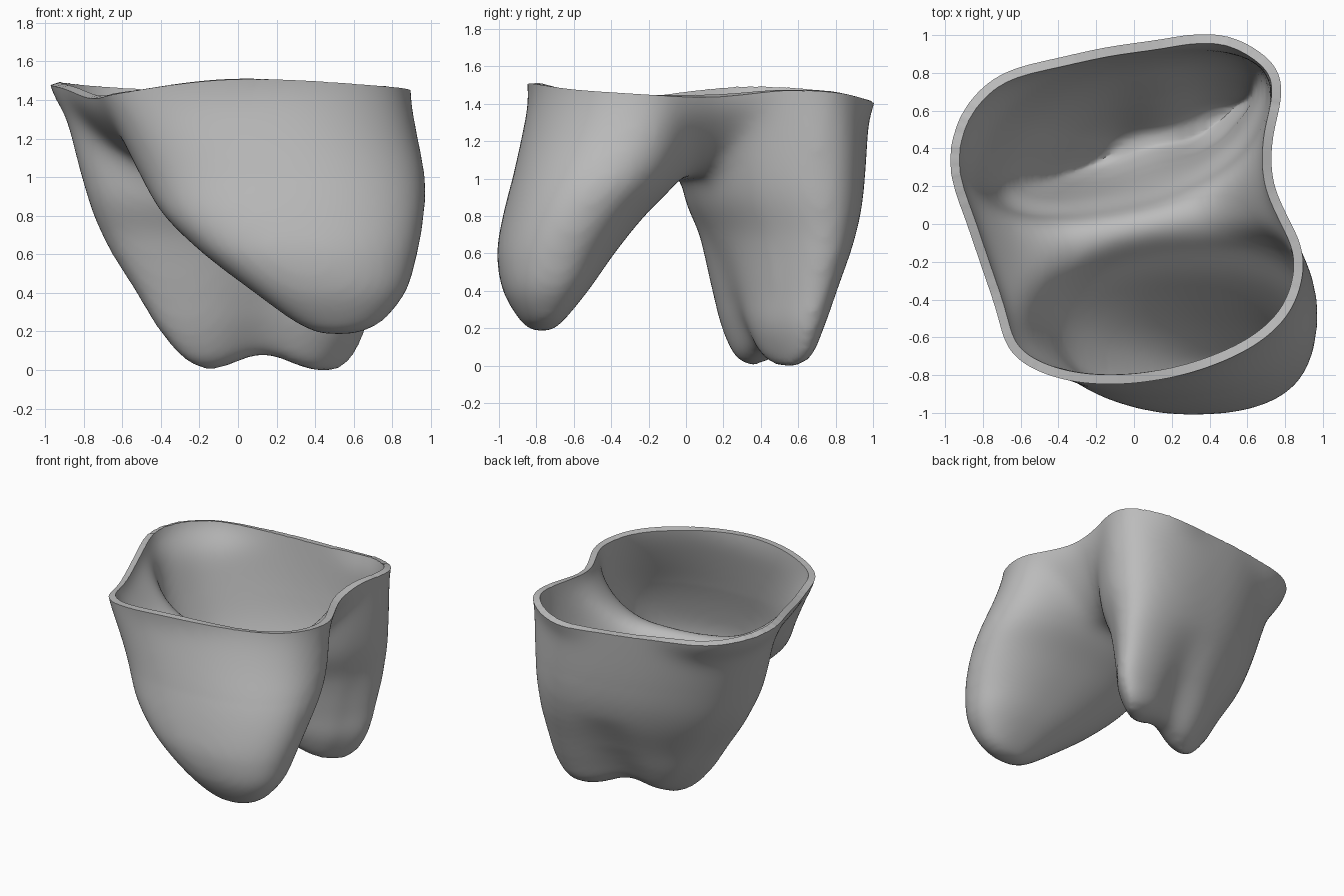
import bpy
import bmesh
from math import cos, sin, pi, radians, exp, copysign

cube = bpy.data.objects.get("Cube")
if cube:
    bpy.data.objects.remove(cube, do_unlink=True)

SIDES = 64
RIM_LEVEL = 1.45
WALL = 0.05


def spline(points, steps, closed=False):
    """Catmull-Rom curve through tuples of any length."""
    n = len(points)
    result = []

    def pick(i):
        return points[i % n] if closed else points[min(max(i, 0), n - 1)]

    for i in range(n if closed else n - 1):
        a, b, c, d = (pick(i + k) for k in (-1, 0, 1, 2))
        for s in range(steps):
            t = s / steps
            result.append(tuple(
                q + t * (r - p + t * (2 * p - 5 * q + 4 * r - w + t * (3 * (q - r) + w - p))) / 2
                for p, q, r, w in zip(a, b, c, d)))
    if not closed:
        result.append(points[-1])
    return result


def oval(z, x0, x1, y0, y1, slant):
    """Slanted rounded oval that fills the given bounds."""
    def soft(v):
        return copysign(abs(v) ** 0.88, v)
    ring = []
    for i in range(SIDES):
        t = 2 * pi * i / SIDES
        ring.append(((x0 + x1) / 2 + (x1 - x0) / 2 * soft(cos(t)),
                     (y0 + y1) / 2 + (y1 - y0) / 2 * soft(sin(t + radians(slant))), z))
    return ring


def cap(bm, row):
    """Close a ring with strips running from side to side."""
    n = len(row)
    for i in range(n // 2):
        corners = [row[i], row[i + 1], row[n - i - 1], row[-i]]
        bm.faces.new(list(dict.fromkeys(corners)))


def loft(bm, rings):
    """Closed solid through a stack of rings."""
    rows = [[bm.verts.new(p) for p in ring] for ring in rings]
    for low, high in zip(rows, rows[1:]):
        for i in range(len(low)):
            j = (i + 1) % len(low)
            bm.faces.new((low[i], low[j], high[j], high[i]))
    cap(bm, rows[0][::-1])
    cap(bm, rows[-1])


def cleave(x, y, z):
    """Split the foot of the back lobe into two rounded tips."""
    waist = exp(-((x - 0.13) / 0.19) ** 2)
    middle = 0.45 + 0.36 * (x - 0.13)
    pinch = 0.3 * waist * max(0, 1 - z / 0.7)
    lift = 0.09 * waist * max(0, 1 - z / 0.4)
    return x, y + (middle - y) * pinch, z + lift


def apply_modifiers(obj):
    deps = bpy.context.evaluated_depsgraph_get()
    mesh = bpy.data.meshes.new_from_object(obj.evaluated_get(deps))
    obj.modifiers.clear()
    obj.data = mesh


# Lobe slices: height, x bounds, y bounds, slant
front_slices = [
    (0.18, 0.43, 0.6, -0.82, -0.72, 10),
    (0.24, 0.3, 0.74, -0.89, -0.65, 10),
    (0.4, 0.08, 0.87, -0.98, -0.52, 8),
    (0.6, -0.18, 0.93, -1.01, -0.38, 6),
    (0.8, -0.39, 0.97, -0.98, -0.22, 5),
    (1.0, -0.51, 0.98, -0.93, -0.03, 6),
    (1.2, -0.6, 0.94, -0.88, 0.05, 12),
    (1.45, -0.71, 0.9, -0.83, 0.08, 18),
    (1.7, -0.76, 0.9, -0.82, 0.1, 18),
]
back_slices = [
    (-0.02, -0.15, 0.49, 0.34, 0.57, 55),
    (0.04, -0.27, 0.58, 0.26, 0.67, 48),
    (0.2, -0.41, 0.66, 0.19, 0.74, 42),
    (0.4, -0.53, 0.69, 0.14, 0.81, 39),
    (0.7, -0.71, 0.73, 0.07, 0.91, 33),
    (1.0, -0.82, 0.77, -0.03, 0.96, 27),
    (1.7, -1.0, 0.79, 0.0, 0.99, 20),
]
# Rim outline, with the height of the edge at each point
rim = [
    (0.89, -0.18, 1.45), (0.81, 0.05, 1.43), (0.73, 0.25, 1.44), (0.74, 0.55, 1.48),
    (0.77, 0.8, 1.46), (0.45, 1.01, 1.4), (-0.05, 0.93, 1.42), (-0.4, 0.88, 1.44),
    (-0.72, 0.79, 1.45), (-0.92, 0.58, 1.47), (-0.98, 0.3, 1.48), (-0.88, -0.02, 1.45),
    (-0.76, -0.37, 1.4), (-0.66, -0.62, 1.42), (-0.42, -0.8, 1.47),
    (-0.05, -0.84, 1.51), (0.35, -0.75, 1.5), (0.74, -0.5, 1.47),
]
outline = spline(rim, 6, closed=True)


def rim_height(x, y):
    weights = [exp(-((x - p[0]) ** 2 + (y - p[1]) ** 2) / 0.04) + 1e-9 for p in outline]
    return sum(w * p[2] for w, p in zip(weights, outline)) / sum(weights)


bm = bmesh.new()

# Front lobe
loft(bm, [oval(*s) for s in spline(front_slices, 5)])

# Back lobe
loft(bm, [[cleave(*p) for p in oval(*s)] for s in spline(back_slices, 5)])

# Collar arching between both lobes under the rim
arch = spline([(1.04, 0.45), (1.11, 0.64), (1.2, 0.79), (1.31, 0.91), (1.43, 1.0), (1.7, 1.04)], 3)
loft(bm, [[(k * x, 0.1 + (y - 0.1) * k, z) for x, y, _ in outline] for z, k in arch])

mesh = bpy.data.meshes.new("hollow_shell")
bm.to_mesh(mesh)
bm.free()
shell = bpy.data.objects.new("hollow_shell", mesh)
bpy.context.collection.objects.link(shell)

# Fuse the lobes and soften the joins
remesh = shell.modifiers.new("fuse", 'REMESH')
remesh.mode = 'VOXEL'
remesh.voxel_size = 0.025
smooth = shell.modifiers.new("soften", 'SMOOTH')
smooth.factor = 0.5
smooth.iterations = 12
apply_modifiers(shell)

bm = bmesh.new()
bm.from_mesh(shell.data)

# Blend the saddle between the lobes further, fading out downwards
for step in range(40):
    saddle = [v for v in bm.verts if 0.6 + 0.01 * step < v.co.z < 1.66]
    bmesh.ops.smooth_vert(bm, verts=saddle, factor=0.5,
                          use_axis_x=True, use_axis_y=True, use_axis_z=True)

# Open the top and bend the rim to its wavy height
bmesh.ops.bisect_plane(bm, geom=bm.verts[:] + bm.edges[:] + bm.faces[:], dist=0.004,
                       plane_co=(0, 0, RIM_LEVEL), plane_no=(0, 0, 1), clear_outer=True)
bottom = min(v.co.z for v in bm.verts)
for v in bm.verts:
    fade = min(1, max(0, (v.co.z - 1) / (RIM_LEVEL - 1)))
    v.co.z += (rim_height(v.co.x, v.co.y) - RIM_LEVEL) * fade
    v.co.z -= bottom * max(0, 1 - v.co.z)
bm.to_mesh(shell.data)
bm.free()

# Wall thickness
wall = shell.modifiers.new("wall", 'SOLIDIFY')
wall.thickness = WALL
wall.offset = -1
apply_modifiers(shell)

# Material
grey = bpy.data.materials.new("plain grey")
grey.use_nodes = True
colour = (0.5, 0.5, 0.5, 1)
grey.diffuse_color = colour
grey.node_tree.nodes["Principled BSDF"].inputs["Base Color"].default_value = colour
shell.data.materials.clear()
shell.data.materials.append(grey)

bpy.ops.object.select_all(action='DESELECT')
shell.select_set(True)
bpy.context.view_layer.objects.active = shell
bpy.ops.object.shade_smooth_by_angle(angle=radians(50))
